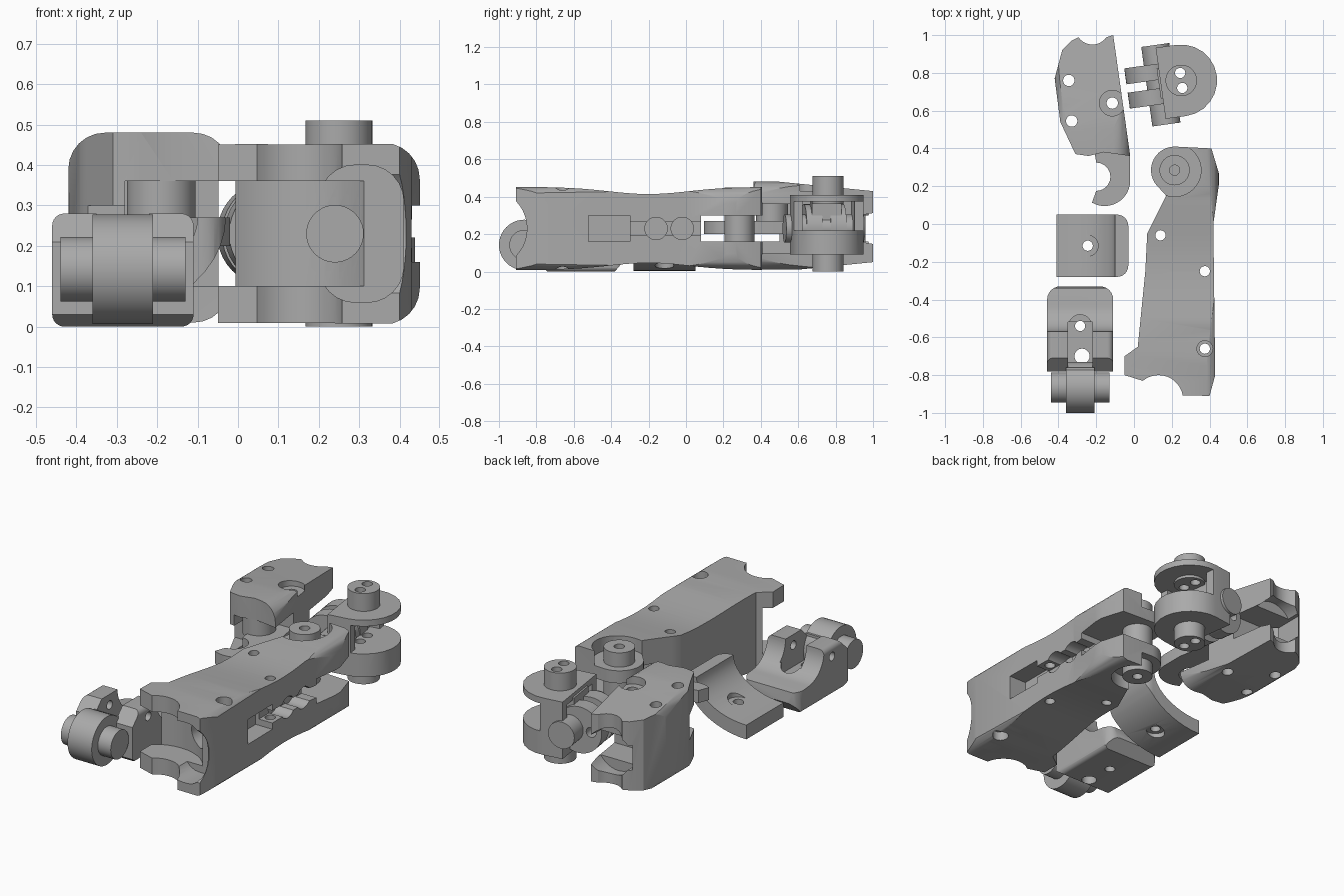
import bpy, bmesh
from math import sin, cos, exp, radians
from mathutils import Vector, Matrix

if "Cube" in bpy.data.objects:
    bpy.data.objects.remove(bpy.data.objects["Cube"])

grey = bpy.data.materials.new("plain grey")
grey.use_nodes = True
grey.diffuse_color = (0.4, 0.4, 0.4, 1)
grey.node_tree.nodes["Principled BSDF"].inputs["Base Color"].default_value = grey.diffuse_color

MIDDLE = 0.23          # height of the shared centre plane
FAR = 2                # reach of cutters that pass right through


def prism(profile, axis, low=-FAR, high=FAR, name="cutter"):
    """Extrude a closed profile along one axis."""
    place = {"x": lambda u, v, w: Vector((w, u, v)),
             "y": lambda u, v, w: Vector((u, w, v)),
             "z": lambda u, v, w: Vector((u, v, w))}[axis]
    bm = bmesh.new()
    face = bm.faces.new([bm.verts.new(place(u, v, low)) for u, v in profile])
    result = bmesh.ops.extrude_face_region(bm, geom=[face])["geom"]
    moved = [item for item in result if isinstance(item, bmesh.types.BMVert)]
    bmesh.ops.translate(bm, vec=place(0, 0, high - low), verts=moved)
    bmesh.ops.recalc_face_normals(bm, faces=bm.faces[:])
    mesh = bpy.data.meshes.new(name)
    bm.to_mesh(mesh)
    bm.free()
    mesh.materials.append(grey)
    ob = bpy.data.objects.new(name, mesh)
    ob.hide_render = name == "cutter"
    bpy.context.collection.objects.link(ob)
    return ob


def arc(u, v, radius, start, end, squash=1, steps=12):
    angles = [radians(start + (end - start) * i / steps) for i in range(steps + 1)]
    return [(u + radius * cos(a), v + radius * squash * sin(a)) for a in angles]


def disc(axis, u, v, radius, low=-FAR, high=FAR, name="cutter"):
    circle = arc(u, v, radius, 0, 360, steps=40)[:-1]
    return prism(circle, axis, low, high, name)


def rounded(left, right, bottom, top, radius):
    l, r, b, t = left + radius, right - radius, bottom + radius, top - radius
    corners = ((l, b, 180), (r, b, 270), (r, t, 360), (l, t, 450))
    return [p for u, v, a in corners for p in arc(u, v, radius, a, a + 90, steps=6)]


def block(left, right, front, back, low, high, name="cutter"):
    corners = [(left, front), (right, front), (right, back), (left, back)]
    return prism(corners, "z", low, high, name)


def slot(left, right, front, back, half):
    """Cutter centred on the middle plane."""
    return block(left, right, front, back, MIDDLE - half, MIDDLE + half)


def combine(ob, helpers, operation="DIFFERENCE"):
    """Apply a boolean for each helper, then remove the helper."""
    for helper in helpers:
        mod = ob.modifiers.new("cut", "BOOLEAN")
        mod.object, mod.operation, mod.solver = helper, operation, "EXACT"
        graph = bpy.context.evaluated_depsgraph_get()
        mesh = bpy.data.meshes.new_from_object(ob.evaluated_get(graph))
        ob.modifiers.clear()
        ob.data = mesh
        bpy.data.objects.remove(helper)
    return ob


def screw_holes(ob, places, radius=0.027):
    combine(ob, [disc("z", x, y, radius) for x, y in places])


# long arm: plan, waisted side and rounded end intersected
def arm_half_height(y):
    return 0.222 - 0.038 * exp(-((y + 0.2) / 0.3) ** 2)


boss_x, boss_y = 0.215, 0.285
plan = arc(0.13, -0.93, 0.13, 130, 10)
plan += [(0.4, -0.91), (0.43, -0.8), (0.42, 0), (0.455, 0.25), (0.41, 0.4)]
plan += arc(boss_x, boss_y, 0.125, 90, 215)
plan += [(0.17, 0.15), (0.07, -0.05), (0.06, -0.25), (0.02, -0.65), (-0.05, -0.7), (-0.05, -0.8)]
arm = prism(plan, "z", name="long_arm")
stations = [-1 + i / 16 for i in range(25)]
side = [(y, MIDDLE + arm_half_height(y)) for y in stations]
side += [(y, MIDDLE - arm_half_height(y)) for y in reversed(stations)]
end = rounded(-FAR, 0.45, 0.005, 0.455, 0.09)
combine(arm, [prism(side, "x"), prism(end, "y")], "INTERSECT")

# rounded fork gap, hollow front end, inner passage, rear slot and side slot
combine(arm, [disc("z", 0.1, -0.9, 0.255, MIDDLE - 0.13, MIDDLE + 0.13),
              disc("x", -1.06, MIDDLE, 0.21),
              prism(rounded(0.2, 0.41, 0.06, 0.4, 0.09), "y", -FAR, -0.76),
              disc("y", 0.24, MIDDLE, 0.07, -FAR, -0.5),
              slot(0, FAR, 0.08, FAR, 0.07),
              slot(0.32, FAR, -0.52, -0.3, 0.07),
              slot(0.34, FAR, -0.4, 0.1, 0.035)])
combine(arm, [disc("x", y, MIDDLE, 0.06, 0.32, FAR) for y in (-0.16, -0.02)])
combine(arm, [disc("z", boss_x, boss_y, 0.14, 0.37, FAR),
              disc("z", boss_x, boss_y, 0.14, -FAR, 0.09),
              disc("z", 0.375, -0.66, 0.042, 0.4, FAR),
              disc("z", 0.375, -0.66, 0.042, -FAR, 0.06)])
screw_holes(arm, [(0.14, -0.06), (0.375, -0.25), (0.375, -0.66)])
pin = disc("z", boss_x, boss_y, 0.08, 0.02, 0.45, "arm_pivot_pin")
screw_holes(pin, [(boss_x, boss_y)])

# angled body: plan, tapered side and rounded end intersected
shell_plan = arc(-0.22, 1.04, 0.09, 215, 325)
shell_plan += [(-0.11, 1), (-0.02, 0.36), (-0.16, 0.38), (-0.24, 0.36), (-0.31, 0.37),
               (-0.39, 0.54), (-0.42, 0.77), (-0.38, 0.92), (-0.33, 0.97)]
shell = prism(shell_plan, "z", name="angled_body")
taper = [(0.3, 0), (0.5, 0), (1.1, 0.06), (1.1, 0.42), (0.5, 0.48), (0.3, 0.48)]
shell_end = rounded(-0.42, -0.02, 0.01, 0.48, 0.09)
combine(shell, [prism(taper, "x"), prism(shell_end, "y")], "INTERSECT")
combine(shell, [slot(-0.34, FAR, 0.74, FAR, 0.07),
                disc("y", -0.21, MIDDLE, 0.13, 0.9, FAR),
                slot(-0.28, FAR, 0, 0.56, 0.13),
                slot(-FAR, -0.2, 0, 0.5, 0.07),
                disc("z", -0.115, 0.64, 0.068, 0.43, FAR)])
screw_holes(shell, [(-0.115, 0.64), (-0.345, 0.76), (-0.33, 0.545)], 0.03)
disc("z", -0.19, 0.46, 0.085, 0.25, 0.44, "angled_body_boss")

# thin hook reaching forward from the angled body
hook = [(-0.06, 0.58), (-0.02, 0.36)] + arc(-0.155, MIDDLE, 0.135, 0, -120)
hook += arc(-0.2, 0.25, 0.075, -90, 90) + [(-0.24, 0.58)]
prism(hook, "z", 0.2, 0.27, "hook_tongue")

# knuckle joint, built square and then turned about its pivot
pivot = Vector((0.25, 0.76, 0))
head_plan = arc(pivot.x, pivot.y, 0.19, -90, 90) + [(0.14, 0.95), (0.14, 0.57)]
head = prism(head_plan, "z", 0.09, 0.41, "knuckle_body")
combine(head, [block(0.27, FAR, 0, FAR, 0.22, 0.375),
               block(0, FAR, pivot.y - 0.14, pivot.y + 0.14, 0.22, 0.375)])
joint = [head, block(0.13, 0.2, pivot.y - 0.08, pivot.y + 0.08, 0.2, 0.39, "knuckle_core")]
joint += [disc("z", pivot.x, pivot.y, 0.083, 0.36, 0.51, "upper_pivot_pin"),
          disc("z", pivot.x, pivot.y, 0.083, 0, 0.15, "lower_pivot_pin")]
for part in (joint[0], joint[2], joint[3]):
    screw_holes(part, [(pivot.x, pivot.y + offset) for offset in (-0.04, 0.04)])
joint.append(disc("y", 0.14, MIDDLE, 0.075, 0.54, 0.965, "cross_pin"))
for front in (0.65, 0.78):
    tab = disc("y", 0.09, MIDDLE, 0.13, front, front + 0.085, "round_tab")
    joint.append(combine(tab, [disc("y", 0.02, MIDDLE, 0.028)]))
turn = Matrix.Rotation(radians(8), 4, "Z")
for part in joint:
    part.data.transform(Matrix.Translation(pivot) @ turn @ Matrix.Translation(-pivot))

# curved cover plate with a countersunk hole
section = arc(-0.41, 0.27, 0.38, 0, -90, squash=0.7)
section += arc(-0.41, 0.27, 0.31, -90, 0, squash=0.6)
cover = prism(section, "y", -0.28, 0.05, "curved_cover")
combine(cover, [prism(rounded(-0.6, -0.03, -0.28, 0.05, 0.06), "z")], "INTERSECT")
hole = (-0.245, -0.115)
screw_holes(cover, [hole])
combine(cover, [disc("z", *hole, 0.055, 0.11, FAR), disc("z", *hole, 0.05, -FAR, 0.045)])

# clamp: coved side profile, rounded plan and underside, channel between two cheeks
cove = [(-0.78, 0.03), (-0.74, 0), (-0.38, 0), (-0.33, 0.06), (-0.34, 0.12)]
cove += arc(-0.42, 0.28, 0.15, 270, 180) + [(-0.71, 0.28), (-0.78, 0.21)]
clamp = prism(cove, "x", -0.46, -0.11, "clamp_body")
combine(clamp, [prism(rounded(-0.46, -0.11, -1, -0.33, 0.07), "z"),
                prism(rounded(-0.46, -0.11, 0, 0.28, 0.03), "y")], "INTERSECT")
combine(clamp, [block(-0.35, -0.22, -FAR, -0.52, 0.1, FAR),
                disc("z", -0.275, -0.7, 0.04),
                disc("z", -0.285, -0.54, 0.06, 0.11, FAR),
                disc("x", -0.64, 0.22, 0.024)])
screw_holes(clamp, [(-0.285, -0.54)])

# roller at the clamp's tip
tip = (-0.865, 0.142)
disc("x", *tip, 0.135, -0.36, -0.21, "roller_lug")
disc("x", *tip, 0.08, -0.44, -0.13, "roller_axle")
block(-0.36, -0.21, -0.86, -0.76, 0.04, 0.24, "lug_neck")

for ob in bpy.context.scene.objects:
    ob.select_set(ob.type == "MESH")
bpy.context.view_layer.objects.active = arm
bpy.ops.object.shade_smooth_by_angle(angle=radians(30))
